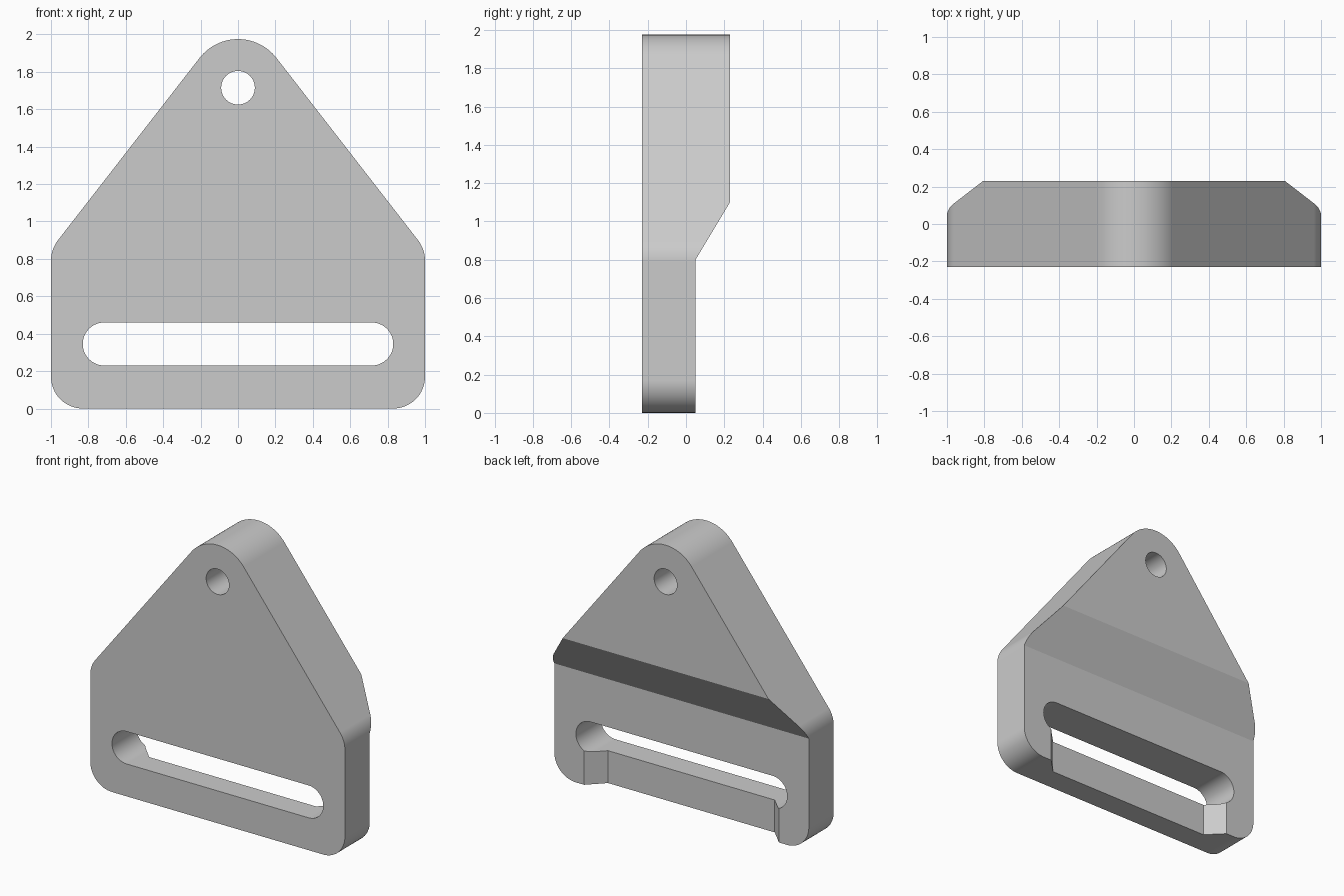
import bpy, bmesh
from math import sin, cos, radians, atan2, degrees
from mathutils import Vector

cube = bpy.data.objects.get("Cube")
if cube:
    bpy.data.objects.remove(cube, do_unlink=True)

grey = bpy.data.materials.new("plain grey")
grey.use_nodes = True
grey.diffuse_color = (0.6, 0.6, 0.6, 1)
grey.node_tree.nodes["Principled BSDF"].inputs["Base Color"].default_value = (0.6, 0.6, 0.6, 1)


def arc(cx, cz, r, start, end, steps=16):
    """Points on a circular arc, angles in degrees."""
    angles = [radians(start + (end - start) * i / steps) for i in range(steps + 1)]
    return [(cx + r * cos(a), cz + r * sin(a)) for a in angles]


def prism(name, points, place, sweep):
    """Extrude a closed 2D profile, mapped to 3D by place, along sweep."""
    bm = bmesh.new()
    face = bm.faces.new([bm.verts.new(place(*p)) for p in points])
    new = bmesh.ops.extrude_face_region(bm, geom=[face])["geom"]
    bmesh.ops.translate(bm, vec=Vector(sweep),
                        verts=[g for g in new if isinstance(g, bmesh.types.BMVert)])
    bmesh.ops.recalc_face_normals(bm, faces=bm.faces)
    mesh = bpy.data.meshes.new(name)
    bm.to_mesh(mesh)
    bm.free()
    mesh.materials.append(grey)
    obj = bpy.data.objects.new(name, mesh)
    bpy.context.collection.objects.link(obj)
    return obj


# Rounded triangular plate: right half outline, then mirrored
half_depth = 0.229
tilt = degrees(atan2(0.613, 0.79))
right = (arc(0.83, 0.17, 0.17, -90, 0)
         + arc(0.82, 0.79, 0.18, 0, tilt, 10)
         + arc(0, 1.715, 0.26, tilt, 90))
outline = right + [(-x, z) for x, z in reversed(right[:-1])]
plate = prism("buckle_plate", outline,
              lambda x, z: (x, -half_depth, z), (0, 2 * half_depth, 0))

# Strap slot and cord hole
slot = arc(0.715, 0.345, 0.115, -90, 90, 24) + arc(-0.715, 0.345, 0.115, 90, 270, 24)
through = lambda x, z: (x, -0.5, z)
cutters = [
    prism("slot_cutter", slot, through, (0, 1, 0)),
    prism("hole_cutter", arc(0, 1.715, 0.09, 0, 360, 48)[:-1], through, (0, 1, 0)),
    # Thinner lower back with a sloped step above it
    prism("back_step_cutter", [(0.05, -0.1), (0.05, 0.8), (0.29, 1.2), (0.29, -0.1)],
          lambda y, z: (-1.5, y, z), (3, 0, 0)),
    # Recess with slanted ends behind the lower bar
    prism("bar_recess_cutter", [(-0.655, -0.06), (0.655, -0.06), (0.865, 0.15), (-0.865, 0.15)],
          lambda x, y: (x, y, -0.1), (0, 0, 0.445)),
]

bpy.ops.object.select_all(action='DESELECT')
plate.select_set(True)
bpy.context.view_layer.objects.active = plate
for cutter in cutters:
    cut = plate.modifiers.new(cutter.name, 'BOOLEAN')
    cut.operation = 'DIFFERENCE'
    cut.solver = 'EXACT'
    cut.object = cutter
    bpy.ops.object.modifier_apply(modifier=cut.name)
    bpy.data.objects.remove(cutter, do_unlink=True)

# Smooth rounds, crisp edges
bpy.ops.object.shade_smooth_by_angle(angle=radians(25))
weighted = plate.modifiers.new("flat_face_normals", 'WEIGHTED_NORMAL')
weighted.keep_sharp = True
